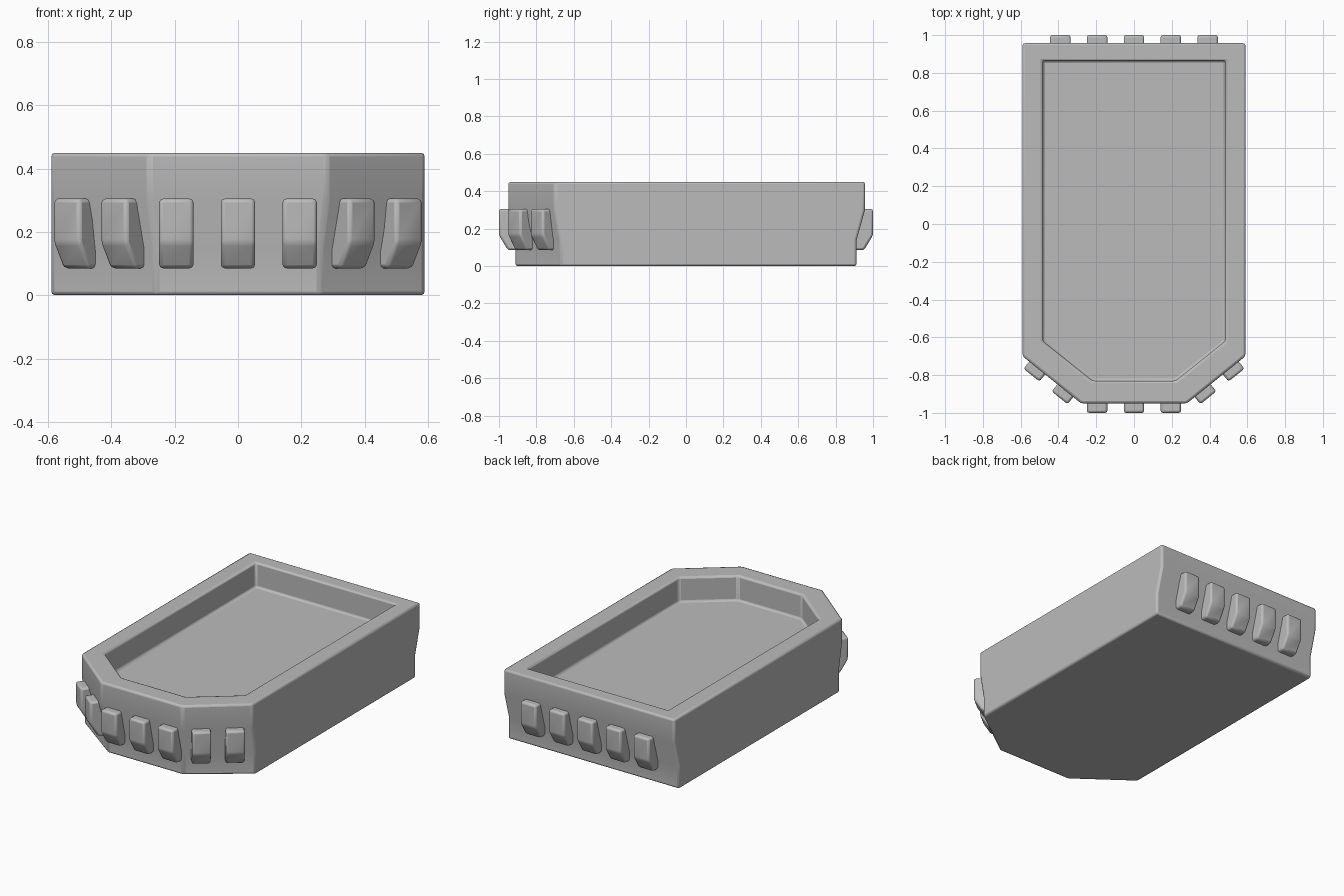
import bpy, bmesh, math
from mathutils import Matrix, Vector

default = bpy.data.objects.get("Cube")
if default:
    bpy.data.objects.remove(default, do_unlink=True)

grey = bpy.data.materials.new("plain grey")
grey.use_nodes = True
colour = (0.5, 0.5, 0.5, 1)
grey.diffuse_color = colour
grey.node_tree.nodes["Principled BSDF"].inputs["Base Color"].default_value = colour


def finish(bm, name, bevel, segments=2):
    bmesh.ops.recalc_face_normals(bm, faces=bm.faces)
    mesh = bpy.data.meshes.new(name)
    bm.to_mesh(mesh)
    bm.free()
    mesh.materials.append(grey)
    obj = bpy.data.objects.new(name, mesh)
    bpy.context.collection.objects.link(obj)
    mod = obj.modifiers.new("soft edges", "BEVEL")
    mod.width = bevel
    mod.segments = segments
    mod.limit_method = 'ANGLE'
    mod.angle_limit = math.radians(25)
    bpy.ops.object.select_all(action='DESELECT')
    obj.select_set(True)
    bpy.context.view_layer.objects.active = obj
    bpy.ops.object.shade_smooth_by_angle(angle=math.radians(35))
    return obj


def ring(bm, half, back, side, nose, front, z):
    """Six-sided outline: square back, chamfered front."""
    right = [(half, back), (half, side), (nose, front)]
    outline = right + [(-x, y) for x, y in reversed(right)]
    return [bm.verts.new((x, y, z)) for x, y in outline]


# Tray body: stacked outlines from the base, over the rim, down to the floor
bm = bmesh.new()
lower = (0.59, 0.912, -0.67, 0.26, -0.912)
upper = (0.59, 0.957, -0.70, 0.28, -0.95)
inner = (0.483, 0.865, -0.62, 0.22, -0.83)
rings = [ring(bm, *shape, z) for shape, z in
         [(lower, 0), (lower, 0.14), (upper, 0.30), (upper, 0.45),
          (inner, 0.45), (inner, 0.295)]]
for a, b in zip(rings, rings[1:]):
    for i in range(6):
        j = (i + 1) % 6
        bm.faces.new((a[i], a[j], b[j], b[i]))
bm.faces.new(rings[0])
bm.faces.new(rings[-1])
finish(bm, "tray_body", 0.012)


# Blocks standing out of the walls, each with a slanted lower front
def block(name, x, y, outward):
    profile = [(-0.07, 0.305), (0.048, 0.305), (0.048, 0.165),
               (0.0, 0.085), (-0.07, 0.085)]
    bm = bmesh.new()
    ends = [[bm.verts.new((w, d, z)) for d, z in profile]
            for w in (-0.054, 0.054)]
    bm.faces.new(ends[0])
    bm.faces.new(ends[1])
    for i in range(5):
        j = (i + 1) % 5
        bm.faces.new((ends[0][i], ends[0][j], ends[1][j], ends[1][i]))
    out = Vector(outward).normalized()
    turn = math.atan2(-out.x, out.y)
    bm.transform(Matrix.Translation((x, y, 0)) @ Matrix.Rotation(turn, 4, 'Z'))
    finish(bm, name, 0.012)


for i in range(-2, 3):
    block(f"back_block_{i + 3}", i * 0.195, 0.952, (0, 1))
for i in range(-1, 2):
    block(f"front_block_{i + 2}", i * 0.195, -0.952, (0, -1))
for sign, label in ((1, "left"), (-1, "right")):
    for n, t in enumerate((0.27, 0.75), 1):
        block(f"{label}_corner_block_{n}", sign * (0.28 + 0.31 * t),
              -0.95 + 0.25 * t, (sign * 0.25, -0.31))
